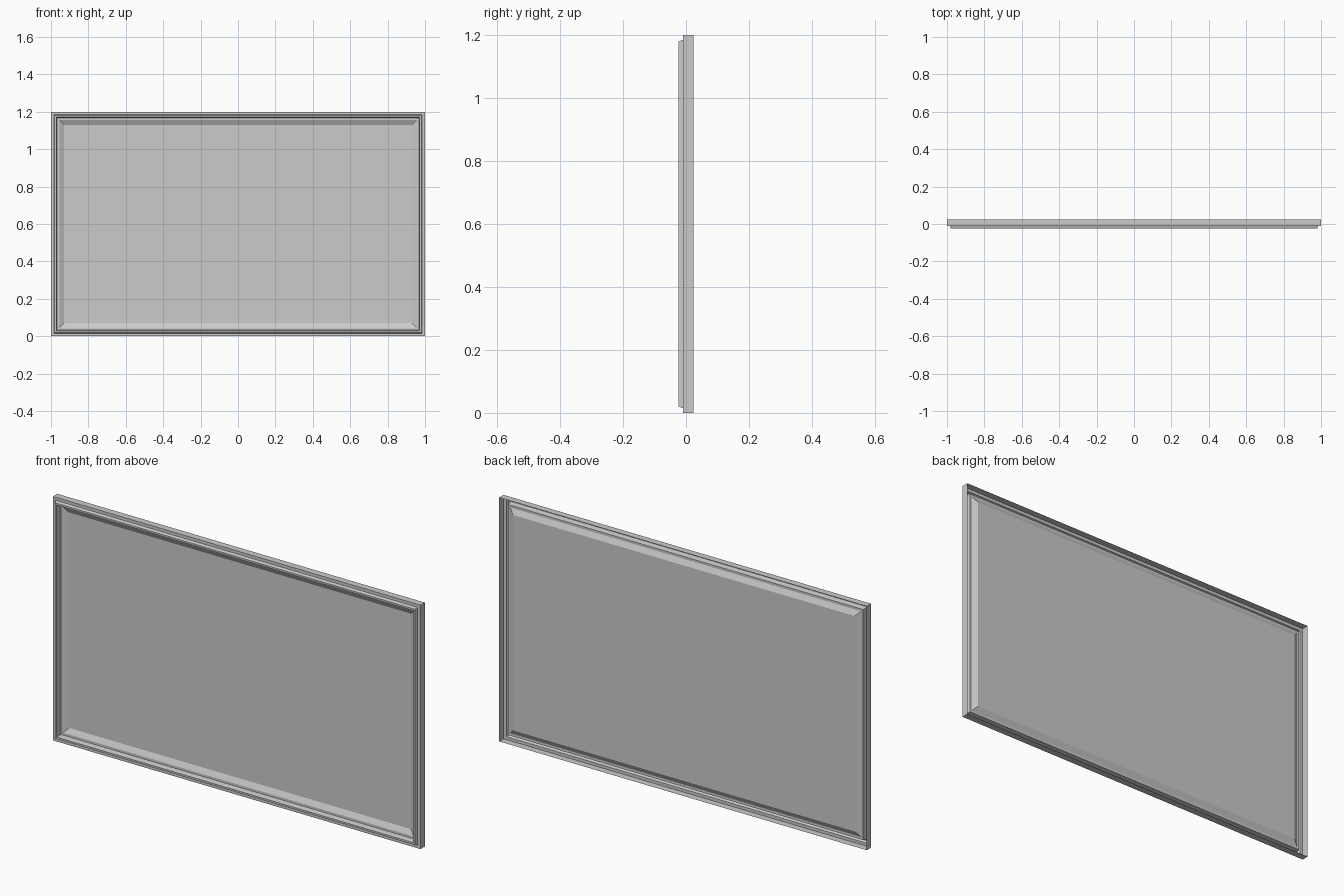
import bpy, bmesh

if "Cube" in bpy.data.objects:
    bpy.data.objects.remove(bpy.data.objects["Cube"])

W, H = 1.0, 1.2  # half width, full height

# Pressed-sheet section: (inset from the outer edge, y), back rim to centre panel
PROFILE = [
    (0.000, 0.024),   # open back rim
    (0.000, -0.010),  # outer wall
    (0.015, -0.010),  # front step
    (0.020, -0.024),  # raised lip
    (0.029, -0.024),
    (0.033, 0.003),   # inside of lip
    (0.045, 0.003),   # flat margin
    (0.070, 0.016),   # bevel down to the recessed panel
]


def ring(bm, inset, y):
    x, lo, hi = W - inset, inset, H - inset
    return [bm.verts.new(p) for p in ((-x, y, lo), (x, y, lo), (x, y, hi), (-x, y, hi))]


bm = bmesh.new()
rings = [ring(bm, i, y) for i, y in PROFILE]

# Mitred frame mouldings
for a, b in zip(rings, rings[1:]):
    for k in range(4):
        n = (k + 1) % 4
        bm.faces.new((a[k], a[n], b[n], b[k]))

# Recessed centre panel
bm.faces.new(rings[-1])

mesh = bpy.data.meshes.new("framed_panel")
bm.to_mesh(mesh)
bm.free()
panel = bpy.data.objects.new("framed_panel", mesh)
bpy.context.collection.objects.link(panel)
